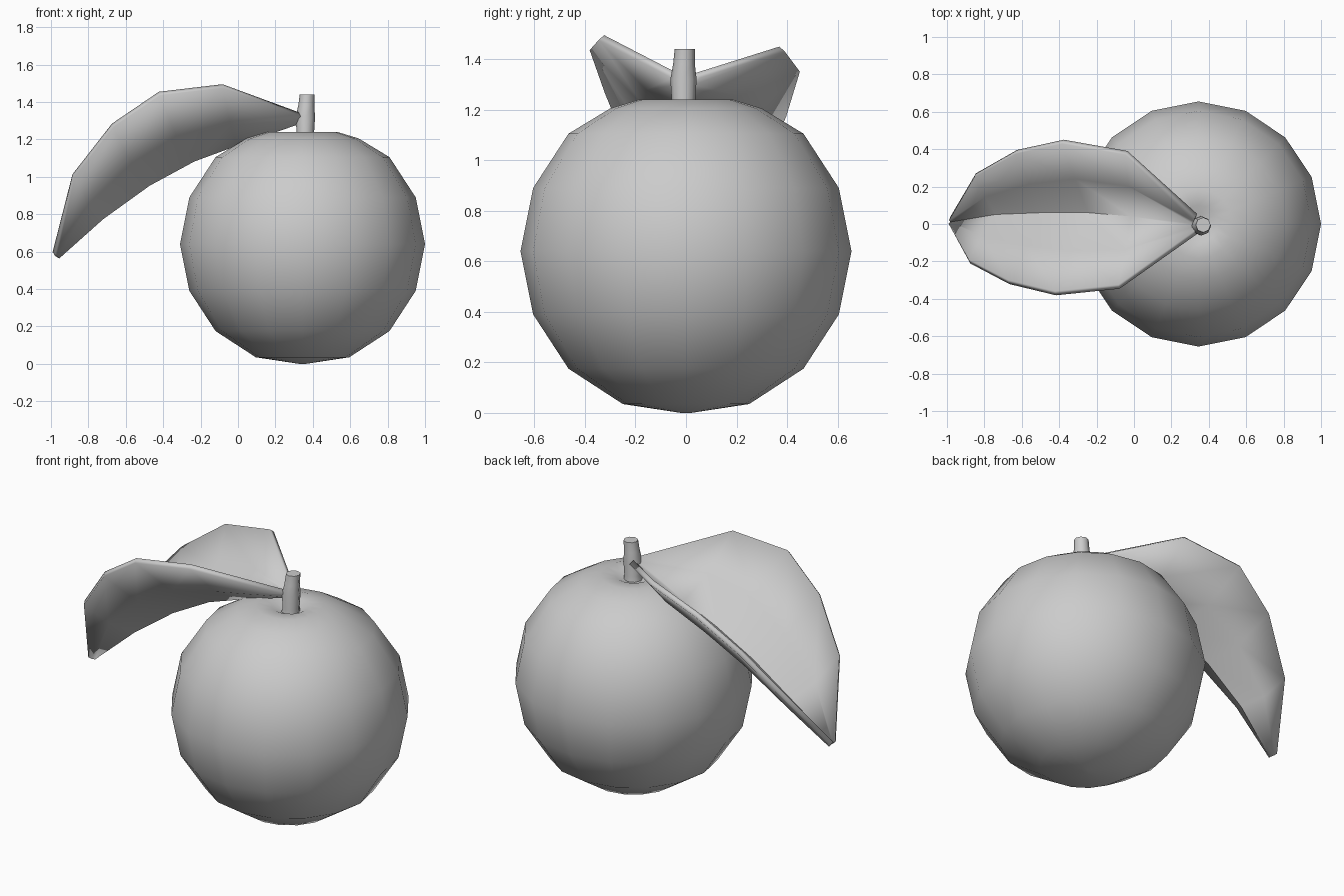
import bpy, bmesh, math
from mathutils import Vector

if "Cube" in bpy.data.objects:
    bpy.data.objects.remove(bpy.data.objects["Cube"])

grey = bpy.data.materials.new("matte grey")
grey.diffuse_color = (0.6, 0.6, 0.6, 1)
grey.use_nodes = True
grey.node_tree.nodes["Principled BSDF"].inputs["Base Color"].default_value = grey.diffuse_color


def finish(name, bm, angle):
    bmesh.ops.recalc_face_normals(bm, faces=bm.faces)
    me = bpy.data.meshes.new(name)
    bm.to_mesh(me)
    bm.free()
    me.materials.append(grey)
    ob = bpy.data.objects.new(name, me)
    bpy.context.collection.objects.link(ob)
    bpy.ops.object.select_all(action='DESELECT')
    ob.select_set(True)
    bpy.context.view_layer.objects.active = ob
    bpy.ops.object.shade_smooth_by_angle(angle=math.radians(angle))
    return ob


def lathe(name, rings, sides, angle):
    """Rings of (centre x, centre y, z, radius); both ends are closed."""
    bm = bmesh.new()
    loops = []
    for cx, cy, z, r in rings:
        loops.append([bm.verts.new((cx + r * math.cos(2 * math.pi * i / sides),
                                    cy + r * math.sin(2 * math.pi * i / sides), z))
                      for i in range(sides)])
    for a, b in zip(loops, loops[1:]):
        for i in range(sides):
            j = (i + 1) % sides
            bm.faces.new((a[i], a[j], b[j], b[i]))
    bm.faces.new(loops[0][::-1])
    bm.faces.new(loops[-1])
    return finish(name, bm, angle)


# Round fruit with a small dimple under the stem
profile = [(0.02, 0.0), (0.25, 0.035), (0.465, 0.175), (0.605, 0.39), (0.655, 0.64),
           (0.605, 0.89), (0.465, 1.105), (0.30, 1.205), (0.185, 1.24),
           (0.10, 1.235), (0.05, 1.21)]
lathe("fruit", [(0.345, 0, z, r) for r, z in profile], 16, 60)

# Short stem, slightly bent and wider at the leaf joint
lathe("stem", [(0.355, -0.01, 1.19, 0.055), (0.36, -0.01, 1.24, 0.047),
               (0.36, -0.01, 1.32, 0.052), (0.365, -0.008, 1.38, 0.043),
               (0.37, -0.005, 1.44, 0.040)], 8, 50)

# Folded leaf: each station gives front edge, midrib and back edge
stations = [
    ((0.33, -0.045, 1.335), (0.32, 0.0, 1.295), (0.33, 0.045, 1.335)),
    ((-0.08, -0.335, 1.485), (-0.01, 0.04, 1.18), (-0.04, 0.38, 1.44)),
    ((-0.42, -0.37, 1.445), (-0.24, 0.06, 1.095), (-0.38, 0.44, 1.36)),
    ((-0.67, -0.31, 1.275), (-0.48, 0.06, 0.965), (-0.63, 0.385, 1.18)),
    ((-0.88, -0.20, 1.005), (-0.73, 0.05, 0.785), (-0.85, 0.26, 0.91)),
    ((-0.985, -0.01, 0.59), (-0.965, 0.01, 0.575), (-0.985, 0.03, 0.59)),
]
bm = bmesh.new()
rows = []
for f, m, b in stations:
    f, m, b = Vector(f), Vector(m), Vector(b)
    sag = Vector((0, 0, -0.06 * (b - f).length))
    pts = [f, (f + m) / 2 + sag, m, (m + b) / 2 + sag, b]
    rows.append([bm.verts.new(p) for p in pts])
for a, b in zip(rows, rows[1:]):
    for i in range(4):
        bm.faces.new((a[i], a[i + 1], b[i + 1], b[i]))
leaf = finish("leaf", bm, 60)
thick = leaf.modifiers.new("thickness", 'SOLIDIFY')
thick.thickness = 0.03
thick.offset = 0
